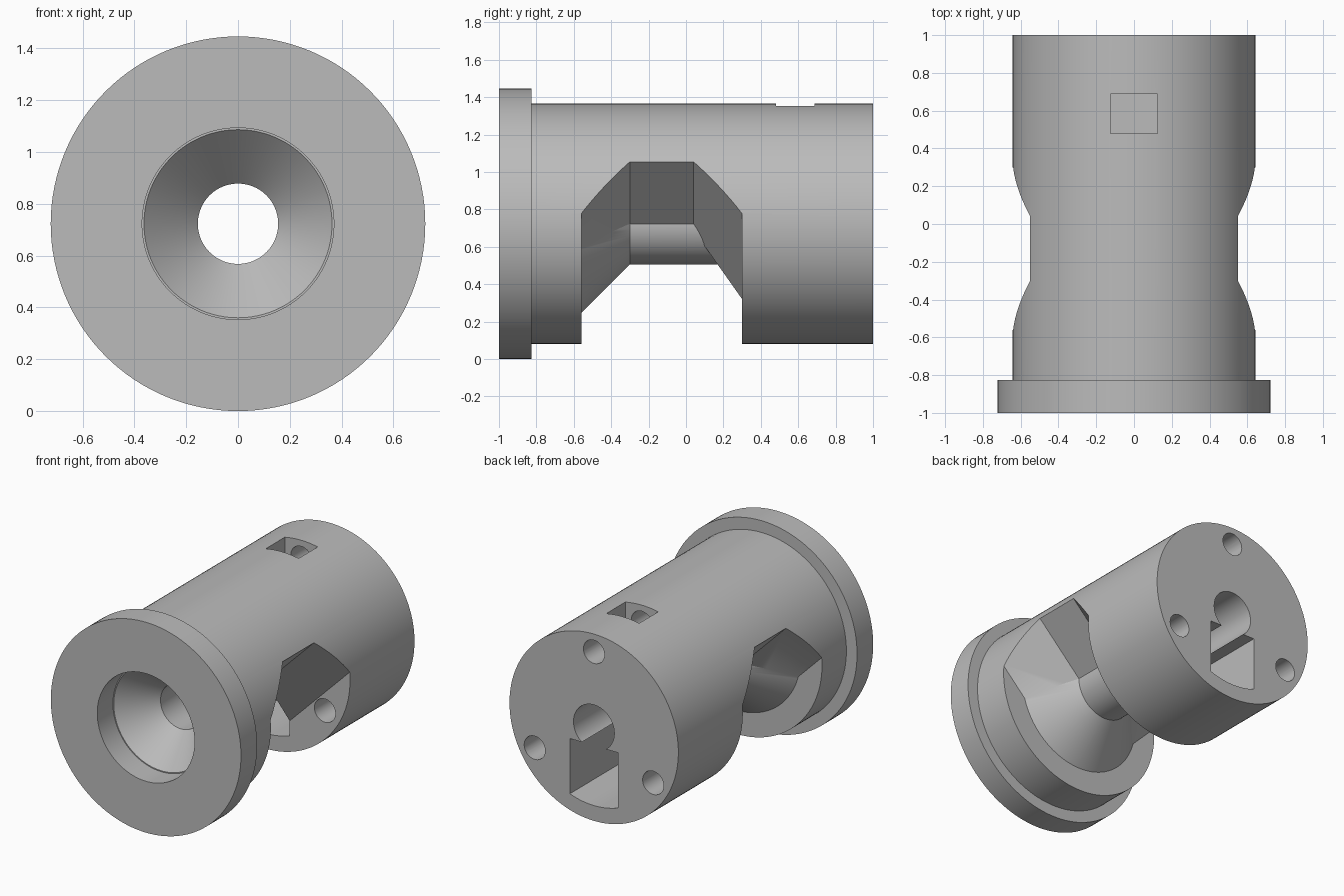
import bpy, bmesh, math
from mathutils import Matrix, Vector

if "Cube" in bpy.data.objects:
    bpy.data.objects.remove(bpy.data.objects["Cube"])

AXIS = 0.723      # height of the long axis
BODY = 0.642      # body radius
TUBE = 0.218      # radius of the slim middle tube
BORE = 0.155
SEGS = 128


def make(name, bm):
    bmesh.ops.recalc_face_normals(bm, faces=bm.faces)
    mesh = bpy.data.meshes.new(name)
    bm.to_mesh(mesh)
    bm.free()
    ob = bpy.data.objects.new(name, mesh)
    bpy.context.collection.objects.link(ob)
    return ob


def loft(name, rings, closed=False):
    """Skin a row of equal point rings; cap the ends unless closed."""
    bm = bmesh.new()
    rows = [[bm.verts.new(p) for p in ring] for ring in rings]
    n = len(rows[0])
    pairs = list(zip(rows, rows[1:])) + ([(rows[-1], rows[0])] if closed else [])
    for a, b in pairs:
        for i in range(n):
            j = (i + 1) % n
            bm.faces.new((a[i], a[j], b[j], b[i]))
    if not closed:
        bm.faces.new(rows[0])
        bm.faces.new(rows[-1])
    return make(name, bm)


def circle(r, y, cx=0, cz=0, n=SEGS):
    return [(cx + r * math.cos(2 * math.pi * i / n), y,
             cz + r * math.sin(2 * math.pi * i / n)) for i in range(n)]


def lathe(name, profile):
    return loft(name, [circle(r, y) for r, y in profile], closed=True)


def box(name, lo, hi, turn=0):
    lo, hi = Vector(lo), Vector(hi)
    bm = bmesh.new()
    bmesh.ops.create_cube(bm, size=1)
    bmesh.ops.scale(bm, vec=hi - lo, verts=bm.verts)
    bmesh.ops.translate(bm, vec=(lo + hi) / 2, verts=bm.verts)
    bm.transform(Matrix.Rotation(turn, 4, 'Y'))
    return make(name, bm)


def boolean(target, tool, mode='DIFFERENCE'):
    mod = target.modifiers.new("cut", 'BOOLEAN')
    mod.operation, mod.solver, mod.object = mode, 'EXACT', tool
    bpy.context.view_layer.objects.active = target
    bpy.ops.object.modifier_apply(modifier=mod.name)
    bpy.data.objects.remove(tool)


# Flanged body with a countersunk bore
body = lathe("flanged_body", [
    (0.37, -1), (0.723, -1), (0.723, -0.825), (BODY, -0.825), (BODY, 1),
    (BORE, 1), (BORE, -0.62), (0.363, -0.83), (0.37, -0.83)])


# Waist opening: leaves an upper wedge, a slim tube and a cone
def wedge_ring(y, d):
    low, arm = -d * math.sqrt(2), 1.5
    return [(0, y, low), (arm, y, low + arm), (-arm, y, low + arm)]


def core(name):
    return lathe(name, [(0.1, -0.6), (0.518, -0.6), (TUBE, -0.3), (TUBE, 0.4), (0.1, 0.4)])


wedge = loft("wedge", [wedge_ring(-0.6, 0.454), wedge_ring(-0.3, 0.154),
                       wedge_ring(0.04, 0.154), wedge_ring(0.34, 0.454)])
boolean(wedge, box("wedge_gap", (-0.183, -0.7, -0.9), (0.183, 0.5, -0.1)))
opening = box("opening", (-0.8, -0.56, -0.8), (0.8, 0.3, 0.8))
boolean(opening, wedge)
boolean(opening, core("core"))
boolean(body, opening)

# Channel with a rounded floor from the back face to the opening
channel = box("channel", (-0.183, 0.29, -0.7), (0.183, 1.1, -0.125))
boolean(channel, loft("channel_floor", [circle(0.537, 0.2), circle(0.537, 1.2)]), 'INTERSECT')
boolean(channel, lathe("tube_keep", [(0.1, 0.1), (TUBE, 0.1), (TUBE, 0.3), (0.1, 0.3)]))
boolean(body, channel)

# Three bolt holes, each crossed by a square nut pocket
for k in range(3):
    turn = k * 2 * math.pi / 3
    boolean(body, box("nut_pocket", (-0.125, 0.48, 0.39), (0.125, 0.687, 0.8), turn))
    hole = (0.52 * math.sin(turn), 0.52 * math.cos(turn))
    boolean(body, loft("bolt_hole", [circle(0.08, y, *hole, n=40) for y in (0.25, 1.1)]))

# Finish
body.data.transform(Matrix.Translation((0, 0, AXIS)))
grey = bpy.data.materials.new("plain_grey")
grey.use_nodes = True
colour = (0.5, 0.5, 0.5, 1)
grey.diffuse_color = colour
grey.node_tree.nodes["Principled BSDF"].inputs["Base Color"].default_value = colour
body.data.materials.clear()
body.data.materials.append(grey)
bpy.ops.object.select_all(action='DESELECT')
body.select_set(True)
bpy.context.view_layer.objects.active = body
bpy.ops.object.shade_smooth_by_angle(angle=math.radians(25))
